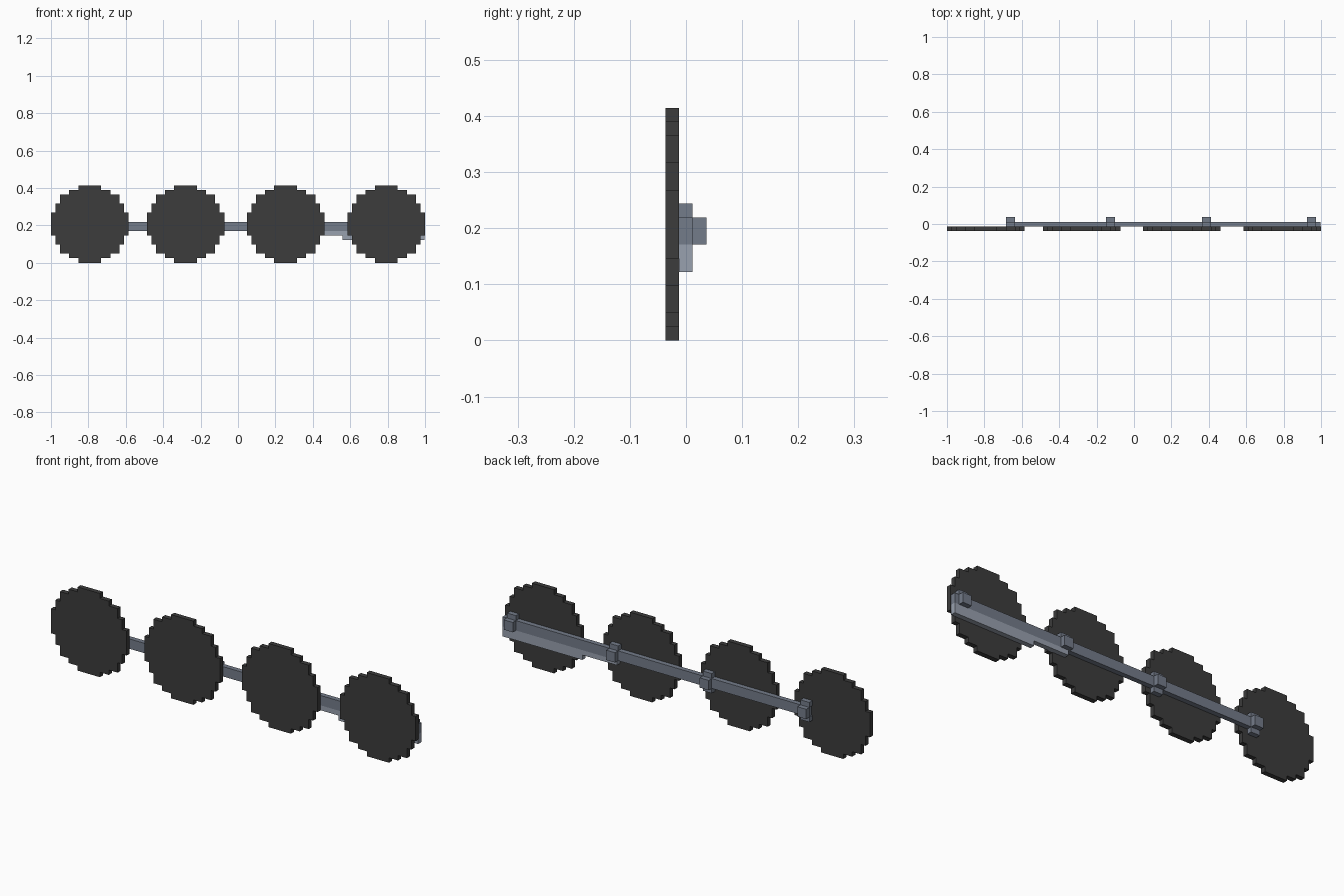
import bpy
import bmesh

cube = bpy.data.objects.get("Cube")
if cube:
    bpy.data.objects.remove(cube, do_unlink=True)

V = 0.4146 / 17          # size of one block step
DISC_Z = 8.5 * V         # disc centre height
Y0, Y1, Y2, Y3 = -0.0366, -0.0126, 0.0118, 0.0362   # layer boundaries


def material(name, srgb):
    lin = [((c / 255 + 0.055) / 1.055) ** 2.4 for c in srgb] + [1.0]
    m = bpy.data.materials.new(name)
    m.use_nodes = True
    m.diffuse_color = lin
    m.node_tree.nodes["Principled BSDF"].inputs["Base Color"].default_value = lin
    return m


charcoal = material("charcoal", (60, 60, 60))
slate = material("slate grey", (116, 124, 138))
pale = material("pale grey", (153, 161, 175))


def plate(name, outline, y0, y1, mat):
    """Extrude an x-z outline from y0 back to y1."""
    bm = bmesh.new()
    face = bm.faces.new([bm.verts.new((x, y0, z)) for x, z in outline])
    ext = bmesh.ops.extrude_face_region(bm, geom=[face])
    moved = [g for g in ext["geom"] if isinstance(g, bmesh.types.BMVert)]
    bmesh.ops.translate(bm, verts=moved, vec=(0, y1 - y0, 0))
    bmesh.ops.recalc_face_normals(bm, faces=bm.faces)
    mesh = bpy.data.meshes.new(name)
    bm.to_mesh(mesh)
    bm.free()
    mesh.materials.append(mat)
    ob = bpy.data.objects.new(name, mesh)
    bpy.context.collection.objects.link(ob)
    return ob


def box(name, x0, x1, y0, y1, z0, z1, mat):
    return plate(name, [(x0, z0), (x1, z0), (x1, z1), (x0, z1)], y0, y1, mat)


# Stepped disc outline: one quadrant in block steps, turned four times
STEPS = [(8.5, 2.5), (7.5, 2.5), (7.5, 4.5), (6.5, 4.5), (6.5, 6.5),
         (4.5, 6.5), (4.5, 7.5), (2.5, 7.5), (2.5, 8.5)]
disc = []
quadrant = STEPS
for _ in range(4):
    disc += quadrant
    quadrant = [(-b, a) for a, b in quadrant]

for i, cx in enumerate((-0.7927, -0.2805, 0.2545, 0.7927)):
    plate(f"disc_{i + 1}", [(cx + a * V, DISC_Z + b * V) for a, b in disc],
          Y0, Y1, charcoal)

# Long bar behind the discs
box("bar", -0.68, 0.997, Y1, Y2, 7 * V, 9 * V, slate)

# Stepped pale strip hanging below the bar
plate("lower_strip", [(0.37, 7 * V), (0.37, 6 * V), (0.56, 6 * V), (0.56, 5 * V),
                      (0.997, 5 * V), (0.997, 7 * V)], Y1, Y2, pale)

# Clamps: a block on the back of the bar with lips above and below it
for i, cx in enumerate((-0.66, -0.125, 0.388, 0.949)):
    x0, x1 = cx - V, cx + V
    box(f"clamp_block_{i + 1}", x0, x1, Y2, Y3, 7 * V, 9 * V, slate)
    box(f"clamp_upper_lip_{i + 1}", x0, x1, Y1, Y2, 9 * V, 10 * V, slate)
    if cx < 0.3:
        box(f"clamp_lower_lip_{i + 1}", x0, x1, Y1, Y2, 6 * V, 7 * V, slate)
